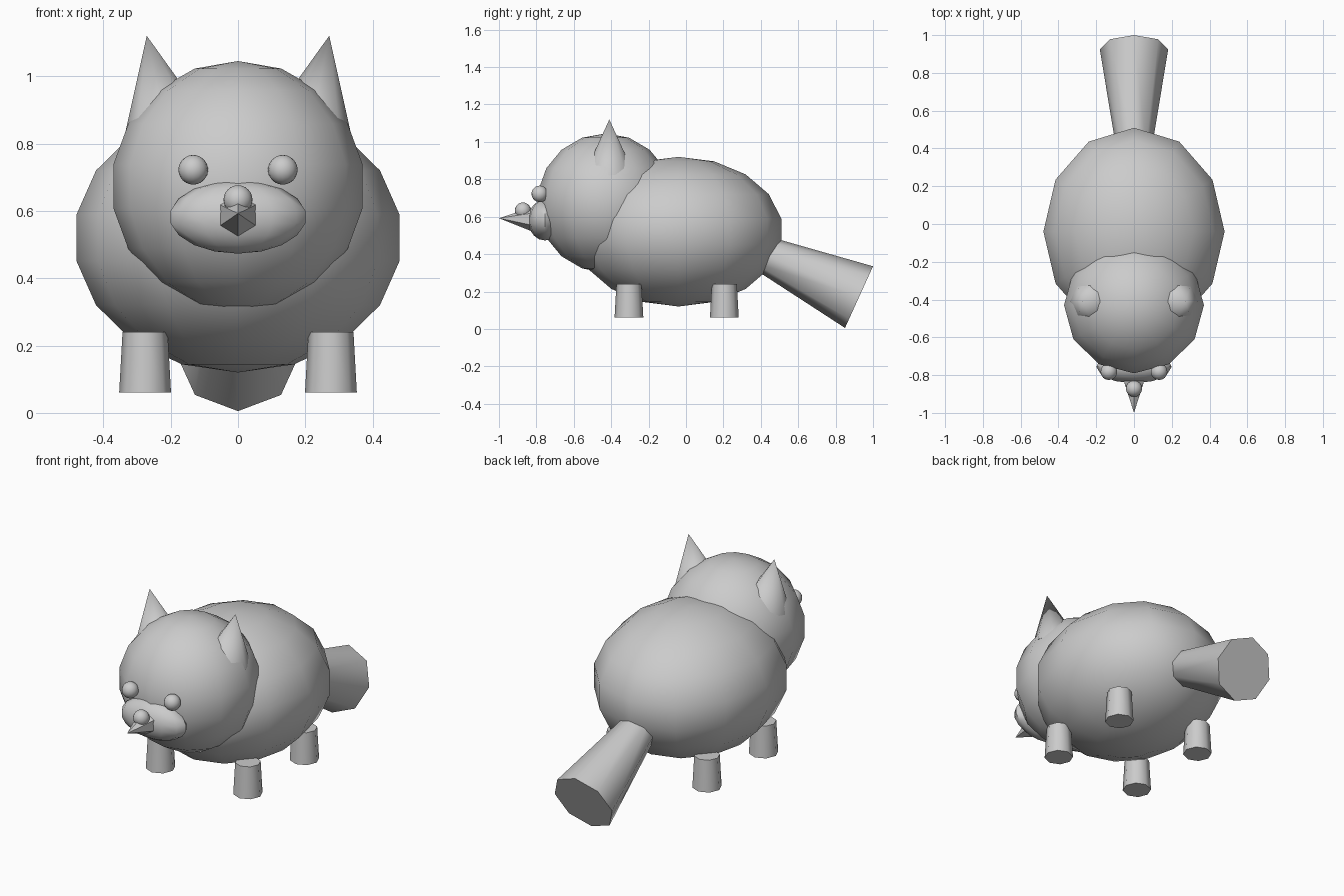
import bpy, math
from mathutils import Vector

if "Cube" in bpy.data.objects:
    bpy.data.objects.remove(bpy.data.objects["Cube"])

fur = bpy.data.materials.new("plain_grey")
fur.diffuse_color = (0.6, 0.6, 0.6, 1)
fur.use_nodes = True
fur.node_tree.nodes["Principled BSDF"].inputs["Base Color"].default_value = fur.diffuse_color


def finish(name):
    ob = bpy.context.object
    ob.name = name
    ob.data.materials.append(fur)
    bpy.ops.object.shade_smooth_by_angle(angle=math.radians(50))
    return ob


def ball(name, centre, radii, segments=12, rings=9):
    """Ellipsoid with the given radii."""
    bpy.ops.mesh.primitive_uv_sphere_add(segments=segments, ring_count=rings, location=centre)
    bpy.context.object.scale = radii
    bpy.ops.object.transform_apply(location=False, rotation=False, scale=True)
    return finish(name)


def taper(name, start, end, r_start, r_end, sides=8):
    """Tapered cylinder or cone between two points."""
    a, b = Vector(start), Vector(end)
    axis = b - a
    bpy.ops.mesh.primitive_cone_add(
        vertices=sides, radius1=r_start, radius2=r_end, depth=axis.length,
        location=(a + b) / 2, rotation=axis.to_track_quat('Z', 'Y').to_euler())
    return finish(name)


# Body and head
ball("body", (0, -0.04, 0.52), (0.487, 0.558, 0.40))
ball("head", (0, -0.43, 0.673), (0.376, 0.366, 0.372))

# Muzzle, nose and pointed mouth
ball("muzzle", (0, -0.755, 0.582), (0.203, 0.09, 0.109))
ball("nose", (0, -0.872, 0.633), (0.043, 0.043, 0.043), 16, 12)
taper("mouth_point", (0, -0.83, 0.587), (0, -1.0, 0.592), 0.062, 0, 6)

# Paired parts
for side, s in (("left", 1), ("right", -1)):
    ball(side + "_eye", (s * 0.133, -0.782, 0.722), (0.044, 0.044, 0.044), 16, 12)
    taper(side + "_ear", (s * 0.215, -0.41, 0.846), (s * 0.271, -0.41, 1.12), 0.125, 0)
    for end, y in (("front", -0.305), ("back", 0.205)):
        taper(f"{side}_{end}_leg", (s * 0.276, y, 0.06), (s * 0.276, y, 0.24), 0.077, 0.067)

# Tail widening toward a flat end
taper("tail", (0, 0.38, 0.418), (0, 0.925, 0.17), 0.091, 0.181)
